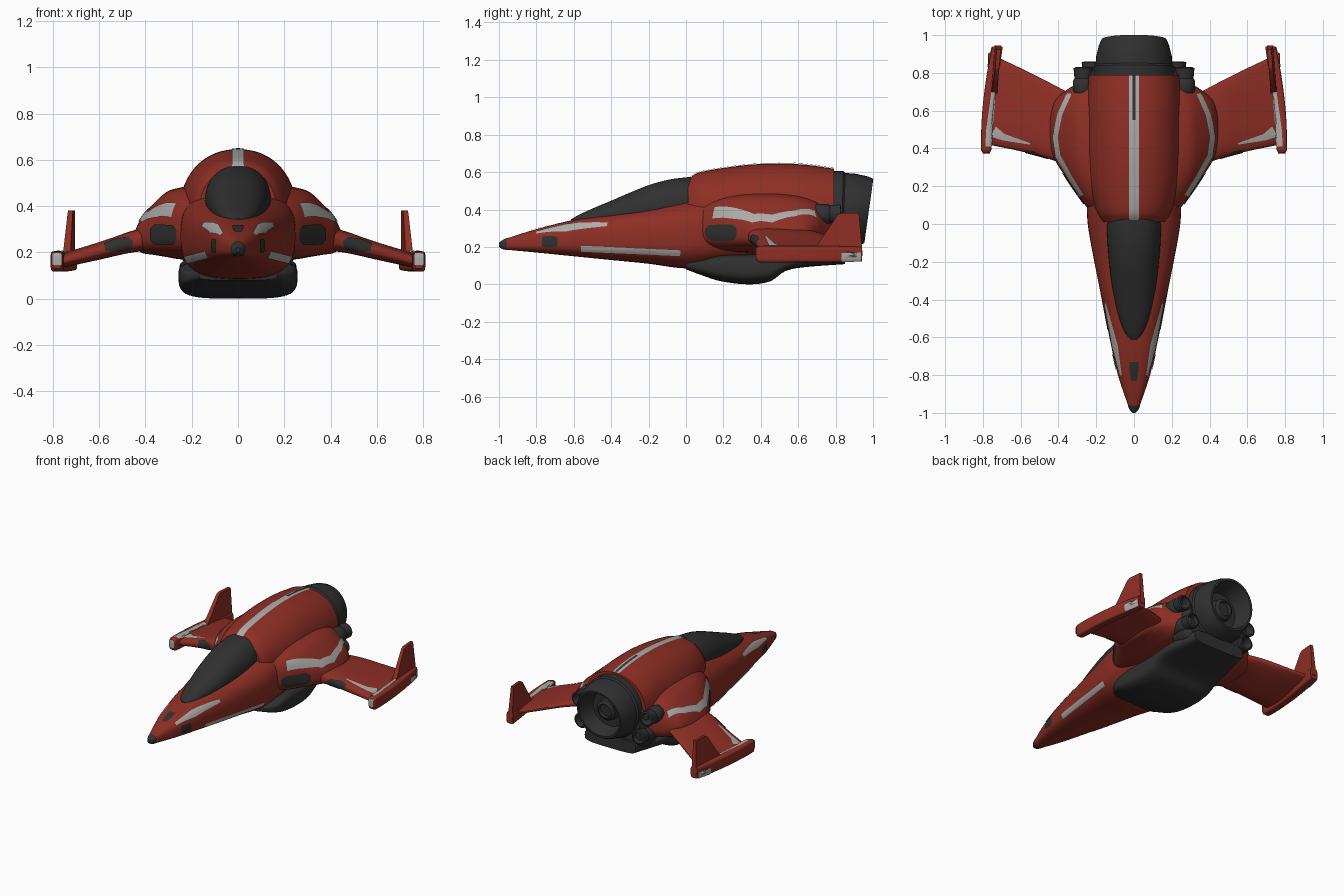
import bpy, bmesh, math
from mathutils import Vector
from mathutils.bvhtree import BVHTree


def material(name, col):
    m = bpy.data.materials.new(name)
    m.diffuse_color = (*col, 1)
    return m


RED = material("hull red", (0.27, 0.028, 0.018))
DARK = material("charcoal", (0.03, 0.03, 0.03))
WHITE = material("stripe grey", (0.42, 0.41, 0.40))
surf = []          # objects the decals are projected on


def finish(name, bm, mat, mirror=False, angle=35, recalc=True):
    if recalc:
        bmesh.ops.recalc_face_normals(bm, faces=bm.faces)
    me = bpy.data.meshes.new(name)
    bm.to_mesh(me)
    bm.free()
    me.materials.append(mat)
    me.shade_smooth()
    me.set_sharp_from_angle(angle=math.radians(angle))
    ob = bpy.data.objects.new(name, me)
    bpy.context.scene.collection.objects.link(ob)
    if mirror:
        ob.modifiers.new("mirror", "MIRROR").use_mirror_merge = False
    return ob


def bridge(bm, rings, caps=True):
    n = len(rings[0])
    for a, b in zip(rings, rings[1:]):
        for i in range(n):
            bm.faces.new((a[i], a[(i + 1) % n], b[(i + 1) % n], b[i]))
    if caps:
        bm.faces.new(rings[0])
        bm.faces.new(rings[-1])


def smooth_rows(rows, sub):
    out = []
    for i in range(len(rows) - 1):
        p0, p1, p2, p3 = rows[max(i - 1, 0)], rows[i], rows[i + 1], rows[min(i + 2, len(rows) - 1)]
        h = p2[0] - p1[0]

        def tan(a, b):
            return [(v - u) / (b[0] - a[0]) * h for u, v in zip(a, b)]
        m1, m2 = tan(p0, p2), tan(p1, p3)
        for k in range(sub):
            t = k / sub
            out.append([(2*t**3 - 3*t*t + 1)*a + (t**3 - 2*t*t + t)*m + (3*t*t - 2*t**3)*b + (t**3 - t*t)*q
                        for a, m, b, q in zip(p1, m1, p2, m2)])
    return out + [list(rows[-1])]


def loft(name, axis, rows, mat, exp=2.6, n=48, taper=0, sub=5, mirror=False, target=True):
    """rows: position, side min, side max, z low, z middle, z high"""
    bm = bmesh.new()
    rings = []
    for p, a0, a1, zl, zm, zh in smooth_rows(rows, sub):
        ring = []
        for i in range(n):
            t = 2 * math.pi * i / n
            c, s = math.cos(t), math.sin(t)
            u = math.copysign(abs(c) ** (2 / exp), c)
            v = math.copysign(abs(s) ** (2 / exp), s)
            z = zm + (v * (zh - zm) if v > 0 else v * (zm - zl)) * (1 - taper * (u + 1) / 2)
            a = (a0 + a1) / 2 + u * (a1 - a0) / 2
            ring.append(bm.verts.new((a, p, z) if axis == "y" else (p, a, z)))
        rings.append(ring)
    bridge(bm, rings)
    ob = finish(name, bm, mat, mirror)
    if target:
        surf.append(ob)
    return ob


def lathe(name, prof, cx, cz, mat, mirror=False, n=40, shear=0):
    bm = bmesh.new()
    rings = []
    for r, y in prof:
        ring = []
        for i in range(n):
            t = 2 * math.pi * i / n
            z = r * math.sin(t)
            ring.append(bm.verts.new((cx + r * math.cos(t), y + shear * (z - 0.16) * max(0, (y - 0.8) / 0.2), cz + z)))
        rings.append(ring)
    bridge(bm, rings)
    return finish(name, bm, mat, mirror)


def sym(rows):
    return [(y, -w, w, a, b, c) for y, w, a, b, c in rows]


# fuselage, dorsal hump and canopy
loft("fuselage", "y", sym([
    (-0.97, 0.028, 0.186, 0.212, 0.242), (-0.8, 0.085, 0.17, 0.22, 0.295), (-0.6, 0.13, 0.15, 0.23, 0.345),
    (-0.4, 0.17, 0.13, 0.235, 0.38), (-0.2, 0.21, 0.11, 0.25, 0.41), (0, 0.245, 0.085, 0.26, 0.45),
    (0.15, 0.25, 0.1, 0.28, 0.47), (0.4, 0.25, 0.12, 0.3, 0.48), (0.79, 0.245, 0.14, 0.3, 0.48)]), RED, 2.8)
loft("dorsal_hump", "y", sym([
    (0.01, 0.165, 0.3, 0.39, 0.56), (0.05, 0.19, 0.28, 0.39, 0.59), (0.1, 0.21, 0.25, 0.385, 0.605),
    (0.2, 0.235, 0.2, 0.38, 0.622), (0.35, 0.25, 0.2, 0.38, 0.64), (0.5, 0.25, 0.2, 0.38, 0.646),
    (0.65, 0.25, 0.2, 0.38, 0.638), (0.79, 0.24, 0.2, 0.38, 0.618)]), RED, 2.15)
loft("canopy", "y", sym([
    (-0.615, 0.012, 0.33, 0.34, 0.347), (-0.58, 0.045, 0.33, 0.345, 0.368), (-0.5, 0.078, 0.33, 0.355, 0.405),
    (-0.4, 0.102, 0.34, 0.37, 0.447), (-0.3, 0.12, 0.35, 0.385, 0.49), (-0.2, 0.132, 0.36, 0.4, 0.53),
    (-0.1, 0.14, 0.37, 0.415, 0.558), (0, 0.142, 0.38, 0.425, 0.572), (0.06, 0.13, 0.4, 0.43, 0.576)]),
    DARK, 2.2, target=False)
loft("nose_tip", "y", sym([
    (-1, 0.008, 0.2, 0.21, 0.222), (-0.985, 0.022, 0.19, 0.21, 0.234), (-0.96, 0.033, 0.183, 0.212, 0.247)]),
    DARK, 2.6, target=False)

# belly fairing and rear machinery block
loft("belly_fairing", "y", sym([
    (0, 0.17, 0.08, 0.1, 0.12), (0.08, 0.236, 0.05, 0.1, 0.13), (0.18, 0.255, 0.018, 0.1, 0.16),
    (0.33, 0.256, 0.0, 0.1, 0.165), (0.45, 0.254, 0.016, 0.1, 0.165), (0.53, 0.252, 0.07, 0.12, 0.165),
    (0.62, 0.25, 0.09, 0.14, 0.17), (0.85, 0.2, 0.108, 0.15, 0.2)]), DARK, 4, target=False)
loft("rear_block", "y", sym([
    (0.68, 0.25, 0.13, 0.28, 0.44), (0.78, 0.25, 0.13, 0.28, 0.44), (0.83, 0.22, 0.15, 0.28, 0.42)]),
    DARK, 5, target=False)

# wing roots, wings and tip pods
loft("wing_root", "x", [
    (0.18, 0.03, 0.79, 0.17, 0.29, 0.49), (0.25, 0.09, 0.78, 0.17, 0.285, 0.48), (0.31, 0.17, 0.74, 0.18, 0.28, 0.46),
    (0.37, 0.26, 0.70, 0.19, 0.275, 0.405), (0.42, 0.34, 0.65, 0.2, 0.27, 0.345),
    (0.445, 0.4, 0.58, 0.23, 0.265, 0.295)], RED, 2.6, mirror=True)
loft("wing", "x", [
    (0.3, 0.29, 0.67, 0.2, 0.275, 0.34), (0.45, 0.345, 0.75, 0.19, 0.25, 0.305), (0.6, 0.385, 0.825, 0.16, 0.207, 0.25),
    (0.77, 0.42, 0.905, 0.125, 0.16, 0.195)], RED, 2.8, taper=0.5, mirror=True)
loft("tip_pod", "y", [
    (0.375, 0.765, 0.8, 0.13, 0.165, 0.195), (0.395, 0.755, 0.81, 0.118, 0.165, 0.204),
    (0.6, 0.745, 0.803, 0.118, 0.165, 0.204), (0.8, 0.715, 0.778, 0.118, 0.165, 0.204),
    (0.94, 0.695, 0.75, 0.122, 0.165, 0.2)], RED, 5, mirror=True)

# upright tip fins
bm = bmesh.new()
rings = []
for side in (-1, 1):
    ring = []
    for y, z in ((0.67, 0.17), (0.72, 0.235), (0.81, 0.37), (0.83, 0.38), (0.925, 0.38), (0.945, 0.15)):
        half = 0.017 - 0.03 * (z - 0.17)
        ring.append(bm.verts.new((0.742 - 0.08 * (y - 0.68) - 0.03 * (z - 0.17) + side * half, y, z)))
    rings.append(ring)
bridge(bm, rings)
finish("tip_fin", bm, RED, True)

# main engine bell and four small thrusters
lathe("main_engine", [(0.15, 0.76), (0.213, 0.77), (0.213, 0.84), (0.203, 0.85), (0.2, 0.9), (0.186, 0.965),
                      (0.172, 1.0), (0.158, 1.0), (0.142, 0.93), (0.125, 0.87), (0.075, 0.87), (0.07, 0.91),
                      (0.05, 0.925), (0.045, 0.9), (0.01, 0.9)], 0, 0.392, DARK, shear=0.14)
for label, cx, cz, dy in (("upper", 0.268, 0.375, 0), ("lower", 0.225, 0.245, 0.03)):
    lathe(label + "_thruster", [(0.02, 0.66), (0.04, 0.68), (0.054, 0.7), (0.054, 0.76 + dy), (0.047, 0.77 + dy),
                                (0.052, 0.825 + dy), (0.041, 0.83 + dy), (0.032, 0.77 + dy), (0.005, 0.77 + dy)],
          cx, cz, DARK, True, 24)

# one search tree over the body for projecting the painted plates
verts, polys = [], []
for ob in surf:
    k = len(verts)
    verts += [v.co.copy() for v in ob.data.vertices]
    polys += [[k + i for i in p.vertices] for p in ob.data.polygons]
tree = BVHTree.FromPolygons(verts, polys)
VIEWS = {"top": (lambda a, b: (a, b, 2), Vector((0, 0, -1))),
         "side": (lambda a, b: (2, a, b), Vector((-1, 0, 0))),
         "front": (lambda a, b: (a, -2, b), Vector((0, 1, 0)))}


def decal(name, view, path, mat, mirror=True, lift=0.004):
    """path: a, b, width in the chosen view"""
    org, d = VIEWS[view]
    pts = []
    for p, q in zip(path, path[1:]):
        k = max(1, math.ceil(math.hypot(q[0] - p[0], q[1] - p[1]) / 0.012))
        pts += [[u + (v - u) * i / k for u, v in zip(p, q)] for i in range(k)]
    pts.append(list(path[-1]))
    bm = bmesh.new()
    grid = []
    for i, (a, b, w) in enumerate(pts):
        p, q = pts[max(i - 2, 0)], pts[min(i + 2, len(pts) - 1)]
        t = Vector((q[0] - p[0], q[1] - p[1])).normalized()
        row = []
        for j in range(7):
            o = (j / 6 - 0.5) * w
            hit, nor, _, _ = tree.ray_cast(Vector(org(a - t.y * o, b + t.x * o)), d)
            if hit is not None and nor.dot(d) > 0:
                nor = -nor
            row.append(bm.verts.new(hit + nor * lift) if hit is not None else None)
        grid.append(row)
    for r, s in zip(grid, grid[1:]):
        for j in range(6):
            quad = (r[j], r[j + 1], s[j + 1], s[j])
            if None in quad or max((u.co - quad[0].co).length for u in quad) > 0.08:
                continue
            f = bm.faces.new(quad)
            f.normal_update()
            if f.normal.dot(d) > 0:
                f.normal_flip()
    finish(name, bm, mat, mirror, recalc=False)


# stripes
decal("dorsal_stripe", "top", [(0, 0.02, 0.05), (0, 0.785, 0.05)], WHITE, False)
decal("dorsal_slot", "top", [(0, 0.55, 0.016), (0, 0.785, 0.016)], DARK, False, 0.007)
decal("root_stripe", "top", [(0.275, 0.15, 0.024), (0.335, 0.245, 0.026), (0.4, 0.36, 0.028), (0.415, 0.46, 0.028),
                             (0.39, 0.58, 0.026), (0.34, 0.69, 0.024)], WHITE)
decal("nose_stripe", "top", [(0.068, -0.8, 0.012), (0.1, -0.64, 0.03), (0.15, -0.42, 0.01)], WHITE)
decal("side_stripe", "side", [(-0.56, 0.192, 0.03), (-0.03, 0.168, 0.03)], WHITE)
decal("tip_stripe", "top", [(0.772, 0.41, 0.03), (0.765, 0.5, 0.035), (0.745, 0.68, 0.025), (0.738, 0.78, 0.02)], WHITE)
decal("wing_stripe", "top", [(0.745, 0.49, 0.06), (0.69, 0.46, 0.035), (0.55, 0.425, 0.008)], WHITE)
decal("tip_lamp", "side", [(0.83, 0.145, 0.045), (0.935, 0.147, 0.045)], WHITE)
decal("tip_front_lamp", "front", [(0.765, 0.17, 0.05), (0.8, 0.17, 0.05)], WHITE)

# dark intakes and nose ports
decal("root_intake", "front", [(0.262, 0.275, 0.04), (0.28, 0.275, 0.085), (0.36, 0.278, 0.085), (0.378, 0.278, 0.04)],
      DARK)
decal("wing_intake", "front", [(0.455, 0.236, 0.025), (0.475, 0.24, 0.05), (0.53, 0.23, 0.05), (0.575, 0.222, 0.03)],
      DARK)
decal("nose_side_port", "side", [(-0.77, 0.228, 0.045), (-0.755, 0.228, 0.058), (-0.7, 0.228, 0.058),
                                 (-0.685, 0.228, 0.045)], DARK)
decal("nose_top_port", "top", [(0, -0.83, 0.03), (0, -0.8, 0.042), (0, -0.73, 0.05)], DARK, False)
